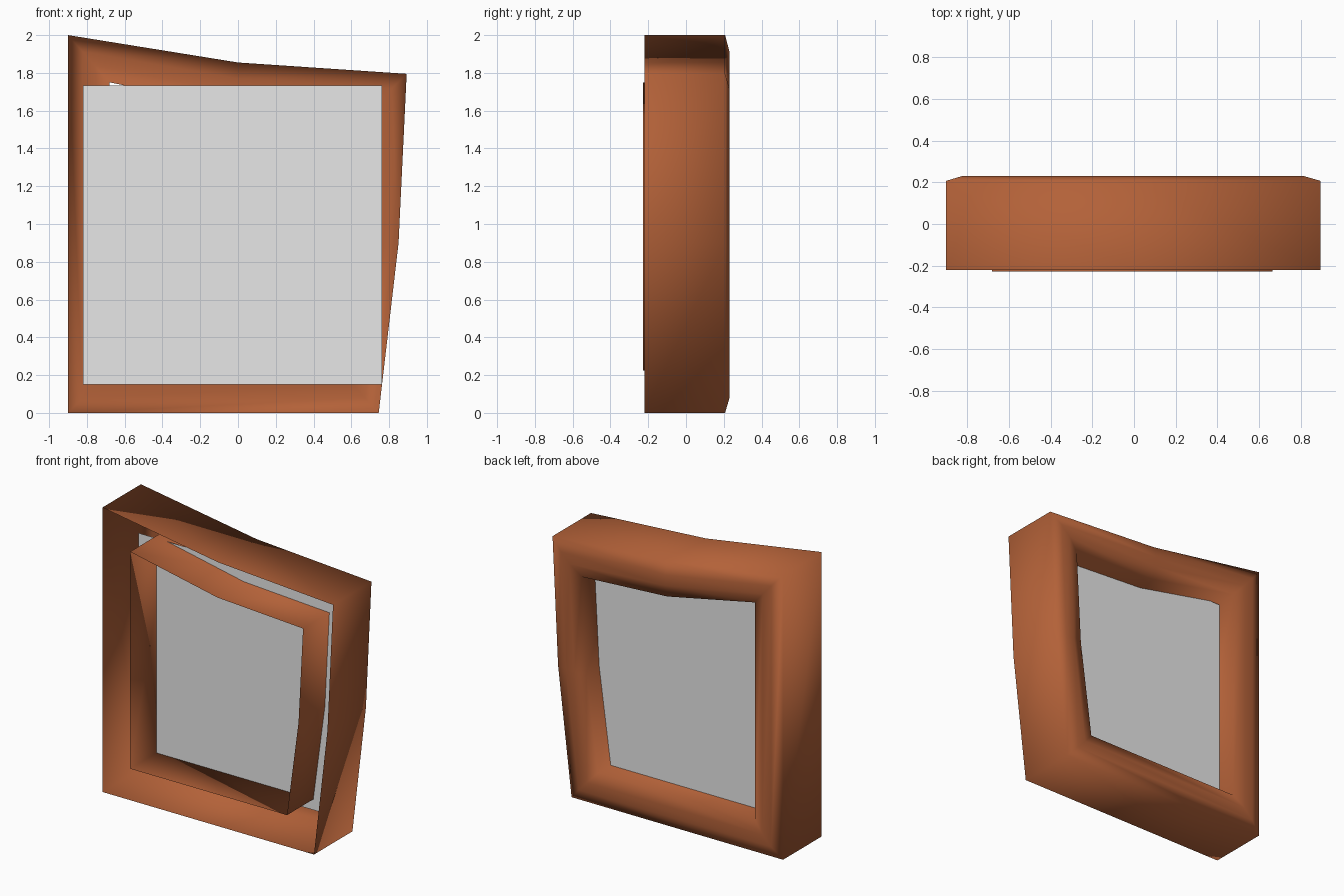
import bpy
import bmesh
from mathutils import Vector

cube = bpy.data.objects.get("Cube")
if cube:
    bpy.data.objects.remove(cube)


def flat_material(name, colour):
    mat = bpy.data.materials.new(name)
    mat.use_nodes = True
    mat.diffuse_color = (*colour, 1)
    mat.node_tree.nodes["Principled BSDF"].inputs["Base Color"].default_value = (*colour, 1)
    return mat


def add_object(name, bm, mat, smooth):
    mesh = bpy.data.meshes.new(name)
    bm.to_mesh(mesh)
    bm.free()
    mesh.materials.append(mat)
    for poly in mesh.polygons:
        poly.use_smooth = smooth
    obj = bpy.data.objects.new(name, mesh)
    bpy.context.collection.objects.link(obj)
    return obj


wood = flat_material("warm brown wood", (0.45, 0.12, 0.04))
grey = flat_material("light grey", (0.8, 0.8, 0.8))

# Crooked outlines of the frame, as (x, z), from bottom left around
outer = [(-0.9, 0), (0.745, 0), (0.85, 0.9), (0.893, 1.795), (0, 1.855), (-0.9, 2)]
inner = [(-0.68, 0.225), (0.54, 0.225), (0.63, 0.9), (0.665, 1.57), (0, 1.61), (-0.68, 1.75)]

# Moulding section: share of the way from outer to inner outline, and y
section = [(0, -0.22), (0, 0.207), (0.35, 0.23), (0.65, 0.23), (1, 0.207), (1, -0.227)]

# Hollow frame shell, open at the front
bm = bmesh.new()
rings = []
for share, y in section:
    ring = []
    for a, b in zip(outer, inner):
        p = Vector(a).lerp(Vector(b), share)
        ring.append(bm.verts.new((p.x, y, p.y)))
    rings.append(ring)
count = len(outer)
for r, s in zip(rings, rings[1:]):
    for i in range(count):
        j = (i + 1) % count
        bm.faces.new((r[i], r[j], s[j], s[i]))
add_object("crooked_frame", bm, wood, True)

# Flat panel inside the shell, facing the front
bm = bmesh.new()
left, right, low, high, depth = -0.82, 0.763, 0.15, 1.733, 0.065
corners = [(left, low), (right, low), (right, high), (left, high)]
bm.faces.new([bm.verts.new((x, depth, z)) for x, z in corners])
add_object("picture_panel", bm, grey, False)
